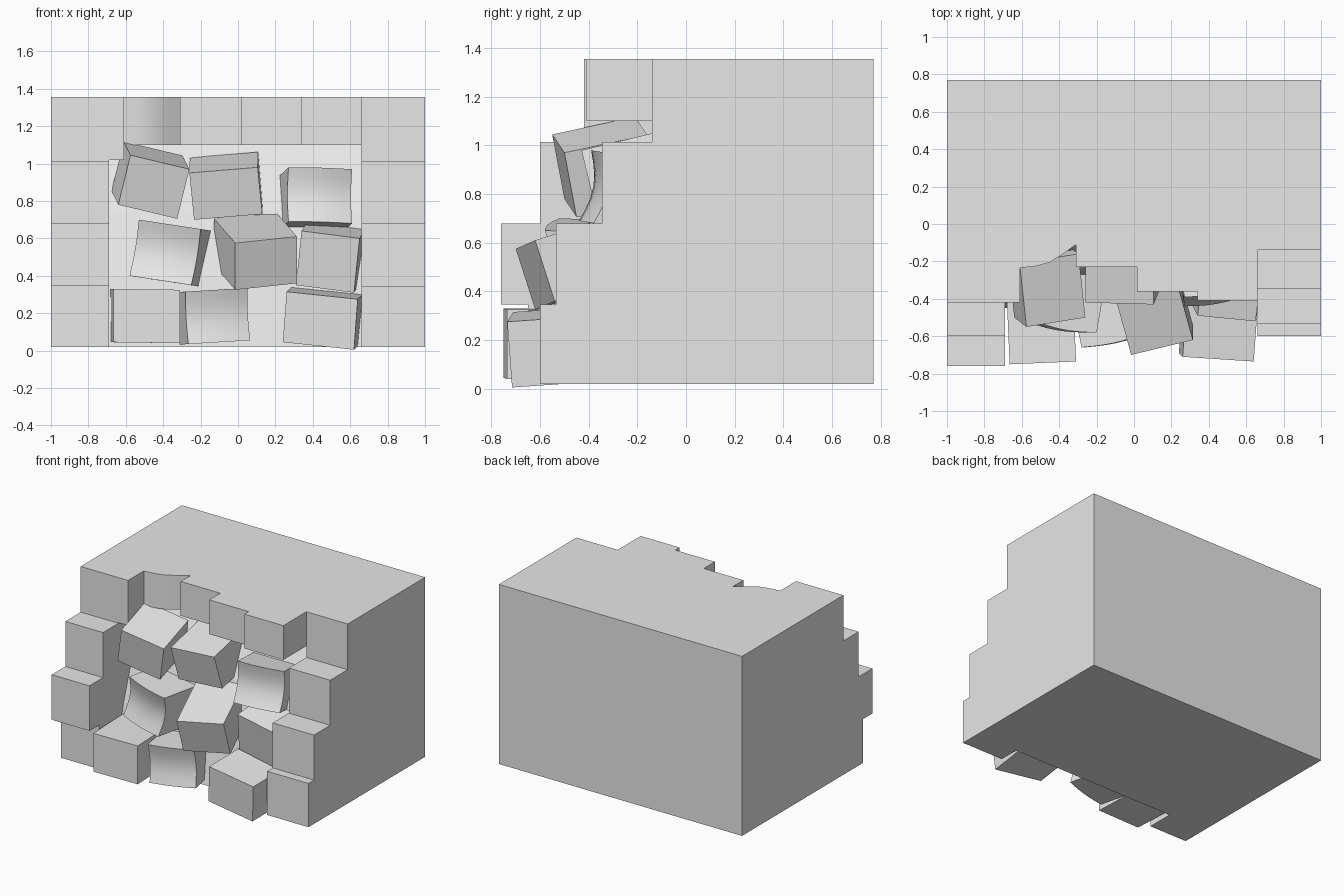
import bpy, bmesh, math
from mathutils import Vector

cube = bpy.data.objects.get("Cube")
if cube:
    bpy.data.objects.remove(cube, do_unlink=True)

stone = bpy.data.materials.new("stone_grey")
stone.use_nodes = True
GREY = (0.8, 0.8, 0.8, 1)
stone.diffuse_color = GREY
stone.node_tree.nodes["Principled BSDF"].inputs["Base Color"].default_value = GREY

BACK, TOP, BASE = 0.77, 1.355, 0.02


def add_object(name, bm, smooth=False):
    bmesh.ops.recalc_face_normals(bm, faces=bm.faces)
    mesh = bpy.data.meshes.new(name)
    bm.to_mesh(mesh)
    bm.free()
    mesh.materials.append(stone)
    ob = bpy.data.objects.new(name, mesh)
    bpy.context.collection.objects.link(ob)
    if smooth:
        bpy.ops.object.select_all(action="DESELECT")
        ob.select_set(True)
        bpy.context.view_layer.objects.active = ob
        bpy.ops.object.shade_smooth_by_angle(angle=math.radians(35))
    return ob


def prism(name, outline, axis, start, end, smooth=False):
    """Extrude a 2D outline along x (outline is y, z) or z (outline is x, y)."""
    bm = bmesh.new()
    place = (lambda a, b: (start, a, b)) if axis == "x" else (lambda a, b: (a, b, start))
    face = bm.faces.new([bm.verts.new(place(a, b)) for a, b in outline])
    grown = bmesh.ops.extrude_face_region(bm, geom=[face])["geom"]
    move = Vector((end - start, 0, 0) if axis == "x" else (0, 0, end - start))
    bmesh.ops.translate(bm, vec=move, verts=[v for v in grown if isinstance(v, bmesh.types.BMVert)])
    return add_object(name, bm, smooth)


def stepped_column(name, fronts, x0, x1):
    """Column of four courses, listed from bottom to top."""
    levels = (BASE, 0.345, 0.68, 1.015, TOP)
    outline = [(BACK, BASE)]
    for front, low, high in zip(fronts, levels, levels[1:]):
        outline += [(front, low), (front, high)]
    prism(name, outline + [(BACK, TOP)], "x", x0, x1)


def rock(name, corner, right, up, depth, bow=0):
    """Tilted block from its lower left front corner; bow hollows the front."""
    corner, right, up = Vector(corner), Vector(right), Vector(up)
    inward = up.cross(right).normalized()
    bm = bmesh.new()
    bmesh.ops.create_cube(bm, size=1)
    if bow:
        bmesh.ops.subdivide_edges(bm, edges=bm.edges, cuts=5, use_grid_fill=True)
    for v in bm.verts:
        u, d, w = v.co + Vector((0.5, 0.5, 0.5))
        bend = bow * (math.sin(math.pi * w) - 0.5 * math.sin(math.pi * u))
        v.co = corner + right * u + up * w + inward * (depth * d + bend)
    add_object(name, bm, bool(bow))


# Side columns stepping out toward the base
stepped_column("left_column", (-0.6, -0.535, -0.345, -0.14), 0.66, 1)
stepped_column("right_column", (-0.65, -0.76, -0.6, -0.42), -1, -0.69)

# Sloping bank between the columns
bank = [(BACK, BASE), (-0.45, BASE), (-0.36, 0.4), (-0.24, 0.75), (-0.05, 1.1), (BACK, 1.1)]
prism("sloping_bank", bank, "x", -0.69, 0.66)

# Upper course of blocks, the second one worn into a curve
prism("corner_block", [(-0.69, -0.42), (-0.61, -0.42), (-0.61, BACK), (-0.69, BACK)], "z", 1.02, TOP)
worn = [(-0.61, -0.235), (-0.52, -0.225), (-0.45, -0.205), (-0.38, -0.16), (-0.31, -0.11)]
prism("worn_block", worn + [(-0.31, BACK), (-0.61, BACK)], "z", 1.1, TOP, True)
for i, front in enumerate((-0.23, -0.36, -0.41)):
    x0 = -0.31 + i * 0.325
    x1 = min(x0 + 0.325, 0.66)
    prism(f"upper_block_{i + 1}", [(x0, front), (x1, front), (x1, BACK), (x0, BACK)], "z", 1.1, TOP)

# Tumbled rocks: top row
rock("top_rock_right", (-0.64, -0.5, 0.78), (0.315, 0.05, -0.075), (0.065, -0.05, 0.265), 0.35)
rock("top_rock_middle", (-0.235, -0.36, 0.7), (0.365, -0.01, 0.03), (-0.025, -0.06, 0.25), 0.35)
rock("top_rock_left", (0.27, -0.44, 0.69), (0.34, 0.06, -0.01), (0, 0.05, 0.29), 0.32, 0.035)

# Middle row
rock("middle_rock_right", (-0.58, -0.52, 0.4), (0.33, -0.06, -0.05), (0.05, 0, 0.3), 0.32, 0.035)
rock("middle_rock_centre", (-0.015, -0.62, 0.325), (0.33, 0.08, 0.035), (0, -0.08, 0.25), 0.45)
rock("middle_rock_left", (0.31, -0.43, 0.35), (0.31, -0.03, -0.04), (0.03, -0.06, 0.29), 0.35)

# Bottom row
rock("bottom_rock_right", (-0.665, -0.75, 0.045), (0.355, 0.015, -0.005), (0, 0, 0.285), 0.4)
rock("bottom_rock_middle", (-0.265, -0.66, 0.035), (0.33, 0.07, 0.02), (-0.015, 0, 0.28), 0.35, 0.025)
rock("bottom_rock_left", (0.24, -0.69, 0.045), (0.38, -0.025, -0.04), (0.02, -0.02, 0.27), 0.38)
